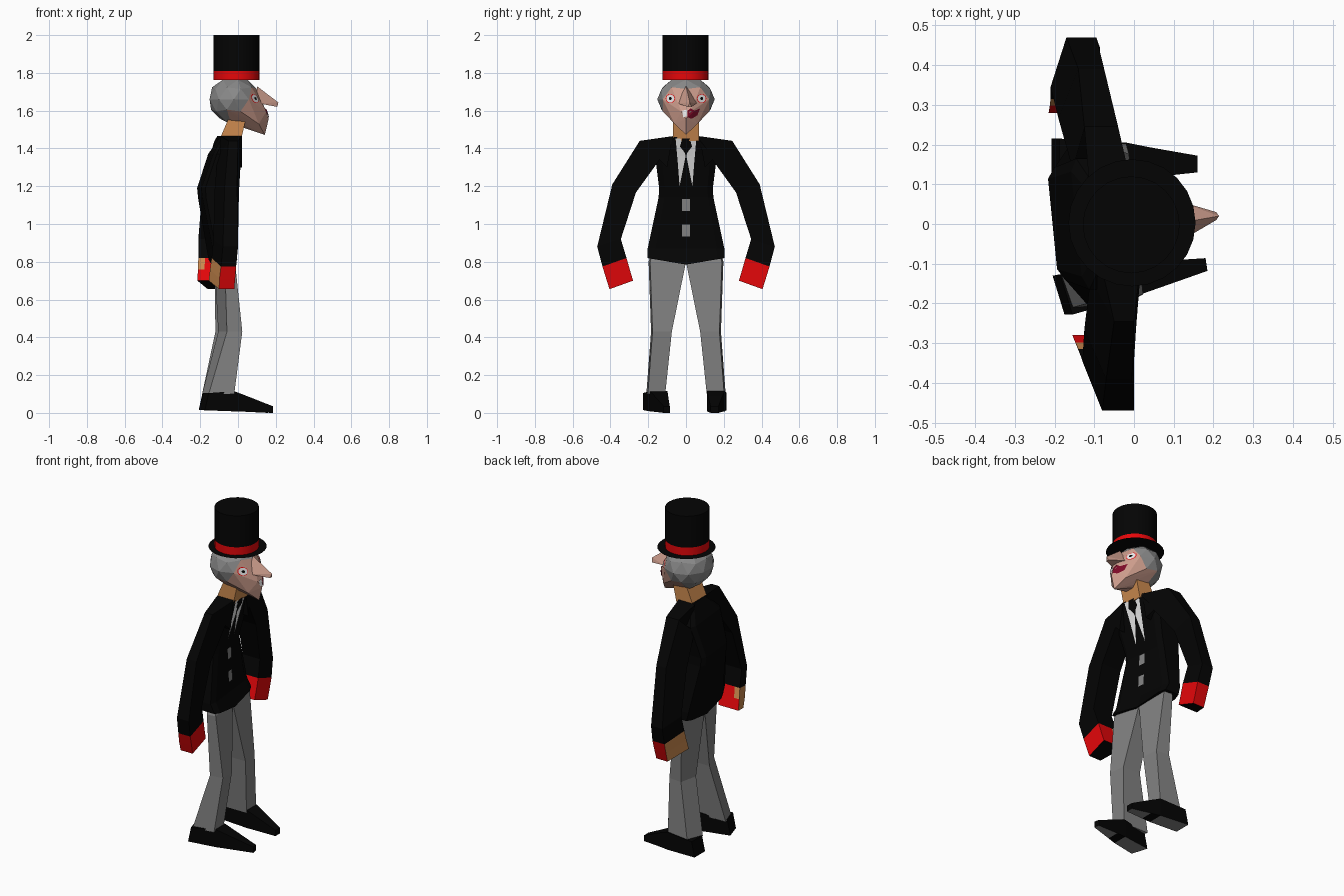
import bpy, bmesh, math
from mathutils import Vector
from mathutils.bvhtree import BVHTree

cube = bpy.data.objects.get("Cube")
if cube:
    bpy.data.objects.remove(cube, do_unlink=True)


def material(name, r, g, b):
    m = bpy.data.materials.new(name)
    m.use_nodes = True
    m.diffuse_color = (r, g, b, 1)
    shader = next(n for n in m.node_tree.nodes if n.type == 'BSDF_PRINCIPLED')
    shader.inputs["Base Color"].default_value = (r, g, b, 1)
    shader.inputs["Roughness"].default_value = 0.9
    return m


BLACK = material("black cloth", 0.0012, 0.0012, 0.0012)
RED = material("red", 0.78, 0.002, 0.003)
WINE = material("lip red", 0.2, 0.003, 0.02)
GREY = material("trouser grey", 0.22, 0.22, 0.22)
HAIR = material("hair grey", 0.25, 0.25, 0.25)
WHITE = material("white", 0.8, 0.8, 0.8)
SKIN = material("face skin", 0.6, 0.33, 0.26)
TAN = material("tan skin", 0.62, 0.26, 0.08)


def make(name, bm, mats, rule=None):
    """Turn a bmesh into an object, colouring faces by a rule; return its surface tree."""
    bmesh.ops.recalc_face_normals(bm, faces=bm.faces)
    bm.normal_update()
    if rule:
        for f in bm.faces:
            f.material_index = rule(f.calc_center_median(), f.normal)
    tree = BVHTree.FromBMesh(bm)
    mesh = bpy.data.meshes.new(name)
    bm.to_mesh(mesh)
    bm.free()
    for m in mats:
        mesh.materials.append(m)
    bpy.context.collection.objects.link(bpy.data.objects.new(name, mesh))
    return tree


def loft(name, rings, mats, rule=None):
    bm = bmesh.new()
    loops = [[bm.verts.new(p) for p in ring] for ring in rings]
    n = len(loops[0])
    for a, b in zip(loops, loops[1:]):
        for i in range(n):
            j = (i + 1) % n
            bm.faces.new((a[i], a[j], b[j], b[i]))
    bm.faces.new(loops[0])
    bm.faces.new(loops[-1])
    return make(name, bm, mats, rule)


def hull(name, points, mats, rule=None):
    bm = bmesh.new()
    for p in points:
        bm.verts.new(p)
    bmesh.ops.convex_hull(bm, input=bm.verts)
    loose = [v for v in bm.verts if not v.link_faces]
    bmesh.ops.delete(bm, geom=loose, context='VERTS')
    return make(name, bm, mats, rule)


def decal(name, outline, mat, surface, lift=0.004):
    """Thin painted detail: a (y, z) outline projected on the front of a surface."""
    cy = sum(p[0] for p in outline) / len(outline)
    cz = sum(p[1] for p in outline) / len(outline)
    bm = bmesh.new()

    def drop(y, z):
        hit = surface.ray_cast(Vector((1, y, z)), Vector((-1, 0, 0)))[0]
        return bm.verts.new(((hit.x if hit else 0) + lift, y, z))

    mid = drop(cy, cz)
    rim = [drop(y, z) for y, z in outline]
    for i, v in enumerate(rim):
        bm.faces.new((mid, v, rim[(i + 1) % len(rim)]))
    make(name, bm, [mat])


def circle(y, z, r, n=10):
    return [(y + r * math.cos(i * math.tau / n), z + r * math.sin(i * math.tau / n)) for i in range(n)]


# Jacket: hunched back, hollow front, turned slightly so the left shoulder sits back
def jacket_ring(z, back, front, half):
    c = (front - back) * 0.12
    pts = [(front, -0.8), (front, 0), (front, 0.8), (front - c, 1), (back + c, 1),
           (back, 0.8), (back, 0), (back, -0.8), (back + c, -1), (front - c, -1)]
    return [(x - 0.1 * k * half, k * half, z + (0.035 * abs(k) if z < 0.8 else 0)) for x, k in pts]


jacket = loft("jacket", [jacket_ring(*r) for r in (
    (0.785, -0.14, -0.02, 0.205), (0.87, -0.15, -0.05, 0.203), (1.14, -0.2, -0.062, 0.145),
    (1.19, -0.205, -0.053, 0.142), (1.37, -0.145, -0.01, 0.165), (1.46, -0.09, 0.015, 0.075))], [BLACK])

# Shirt front, tie knot and buttons
for side, word in ((-1, "right"), (1, "left")):
    decal(word + "_shirt_front", [(side * y, z) for y, z in (
        (0.055, 1.452), (0.028, 1.452), (0.002, 1.36), (0.034, 1.2), (0.044, 1.33))], WHITE, jacket)
decal("tie_knot", [(-0.02, 1.452), (0.02, 1.452), (0.032, 1.41), (0, 1.37), (-0.032, 1.41)],
      BLACK, jacket, 0.007)
for i, z in enumerate((1.1, 0.965)):
    decal("button_%d" % (i + 1), [(-0.02, z - 0.032), (0.02, z - 0.032),
                                  (0.02, z + 0.032), (-0.02, z + 0.032)], GREY, jacket)

# Arms: (outer y, outer z, inner y, inner z) shared by both, depth differs per side
ARM = [(0.07, 1.465, 0.1, 1.3), (0.245, 1.44, 0.14, 1.34), (0.39, 1.21, 0.265, 1.167),
       (0.47, 0.88, 0.345, 0.92), (0.442, 0.775, 0.315, 0.82)]
HAND = [ARM[-1], (0.423, 0.712, 0.298, 0.76), (0.405, 0.655, 0.28, 0.7)]
DEPTH = {-1: [(-0.09, 0.02), (-0.11, 0.015), (-0.125, 0.005), (-0.13, 0.0), (-0.14, -0.01),
              (-0.148, -0.015), (-0.155, -0.02)],
         1: [(-0.11, 0.0), (-0.155, -0.025), (-0.19, -0.065), (-0.21, -0.095), (-0.21, -0.085),
             (-0.212, -0.085), (-0.215, -0.085)]}
# How far the outer rear and outer front edges are pulled in
REAR = {-1: [0, 0.06, 0.055, 0.05, 0.05, 0.05, 0.055], 1: [0, 0.03, 0.05, 0.04, 0.045, 0.05, 0.055]}
FRONT = [0, 0.015, 0.01, 0, 0, 0, 0]


def limb_ring(side, sec, depth, rear, front):
    yo, zo, yi, zi = sec
    xb, xf = depth
    return [(xb + rear, side * yo, zo), (xb + rear + 0.02, side * yo, zo), (xf - front, side * yo, zo),
            (xf, side * yi, zi), (xb + 0.035, side * yi, zi), (xb, side * yi, zi)]


for side, word in ((-1, "right"), (1, "left")):
    d, rear = DEPTH[side], REAR[side]

    # Red glove with a bare tan back, a small tan patch on the inside and a dark underside
    def glove(c, n):
        if n.z < -0.7:
            return 2
        if n.x < -0.6:
            return 1
        patch = c.z > 0.735 and c.x < d[5][0] + 0.03
        return 1 if patch and side * n.y < 0 else 0
    loft(word + "_sleeve", [limb_ring(side, *s) for s in zip(ARM, d, rear, FRONT)], [BLACK])
    loft(word + "_hand", [limb_ring(side, *s) for s in zip(HAND, d[4:], rear[4:], FRONT[4:])],
         [RED, TAN, BLACK], glove)

# Trouser legs: (z, back, front, outer y, inner y), the outer rear edge pulled forward
LEG = [(0.9, -0.13, -0.08, 0.17, 0.0), (0.8, -0.125, -0.035, 0.198, 0.0),
       (0.43, -0.112, 0.005, 0.185, 0.075), (0.1, -0.19, -0.02, 0.21, 0.11)]
# Shoes: (outer x, inner x, outer y, inner y, top z, low z), turned inward at the toes
SHOE = {-1: [(-0.175, -0.205, 0.228, 0.13, 0.105, 0.015), (-0.02, -0.02, 0.19, 0.098, 0.115, 0.008),
             (0.04, 0.04, 0.169, 0.095, 0.092, 0.006), (0.185, 0.18, 0.118, 0.086, 0.035, 0)],
        1: [(-0.208, -0.208, 0.215, 0.115, 0.105, 0.015), (-0.02, -0.02, 0.205, 0.112, 0.115, 0.008),
            (0.04, 0.04, 0.193, 0.117, 0.09, 0.006), (0.16, 0.16, 0.172, 0.13, 0.035, 0)]}
for side, word in ((-1, "right"), (1, "left")):
    rings = []
    for z, xb, xf, yo, yi in LEG:
        turn = 0.1 * side if z > 0.3 else 0
        rings.append([(x - turn * y, side * y, z) for x, y in (
            (xb + 0.035, yo), (xf, yo - 0.008), (xf, yi), (xb, yi))])
    loft(word + "_trouser_leg", rings, [GREY])
    rings = []
    for xo, xi, yo, yi, top, low in SHOE[side]:
        lean = 0.02 if xi < -0.1 else 0
        rings.append([(xo, side * yo, low), (xo + lean, side * yo, top),
                      (xi + lean, side * yi, top), (xi, side * yi, low)])
    # Grey sole with a dark arch band
    loft(word + "_shoe", rings, [BLACK, GREY],
         lambda c, n: 1 if n.z < -0.8 and not -0.02 < c.x < 0.04 else 0)

# Neck leaning forward
loft("neck", [[(x, -w, zb), (x2, -w, zf), (x2, w, zf), (x, w, zb)] for x, x2, w, zb, zf in (
    (-0.09, 0.015, 0.068, 1.465, 1.44), (-0.045, 0.04, 0.068, 1.57, 1.55))], [TAN])

# Head: faceted skull wrapped together with a pointed chin and muzzle
ball = bmesh.new()
bmesh.ops.create_icosphere(ball, subdivisions=2, radius=1)
skull = [(-0.022 + 0.135 * v.co.x, 0.152 * v.co.y, 1.66 + 0.122 * v.co.z) for v in ball.verts]
ball.free()
jaw = [(0.142, 0, 1.472), (0.162, 0, 1.555)]
for s in (-1, 1):
    jaw += [(0.15, s * 0.025, 1.595), (0.11, s * 0.06, 1.53), (-0.06, s * 0.05, 1.54)]
head = hull("head", skull + jaw, [SKIN, HAIR],
            lambda c, n: 1 if c.x < 0.015 + (c.z - 1.6) * 0.7 and (c.z > 1.56 or c.x < -0.03) else 0)

hull("nose", [(0.1, 0, 1.73), (0.105, -0.05, 1.64), (0.105, 0.06, 1.64),
              (0.214, 0.02, 1.643), (0.207, 0.01, 1.62), (0.207, 0.03, 1.62)], [SKIN])

# Eyes and mouth
for side, word in ((-1, "right"), (1, "left")):
    for part, r, mat, lift in (("eye_rim", 0.025, RED, 0.004), ("eye_white", 0.0215, WHITE, 0.006),
                               ("pupil", 0.008, BLACK, 0.008)):
        decal(word + "_" + part, circle(side * 0.083, 1.664, r), mat, head, lift)
decal("mouth", [(0.008, 1.6), (0.025, 1.612), (0.045, 1.6), (0.075, 1.612),
                (0.06, 1.575), (0.03, 1.557), (0.008, 1.565)], WINE, head, 0.006)
decal("tooth", [(-0.02, 1.6), (0.004, 1.605), (0.004, 1.57), (-0.015, 1.565)], WHITE, head, 0.006)

# Top hat: crown, band and a flat brim disc
for name, low, high, r, mat in (("hat_crown", 1.81, 2.0, 0.122, BLACK),
                                ("hat_band", 1.762, 1.81, 0.122, RED)):
    bpy.ops.mesh.primitive_cylinder_add(vertices=24, radius=r, depth=high - low,
                                        location=(-0.007, -0.002, (low + high) / 2))
    bpy.context.object.name = name
    bpy.context.object.data.materials.append(mat)
    bpy.ops.object.shade_smooth_by_angle()
bpy.ops.mesh.primitive_circle_add(vertices=24, radius=0.16, fill_type='NGON', location=(-0.005, 0.003, 1.76))
bpy.context.object.name = "hat_brim"
bpy.context.object.data.materials.append(BLACK)
